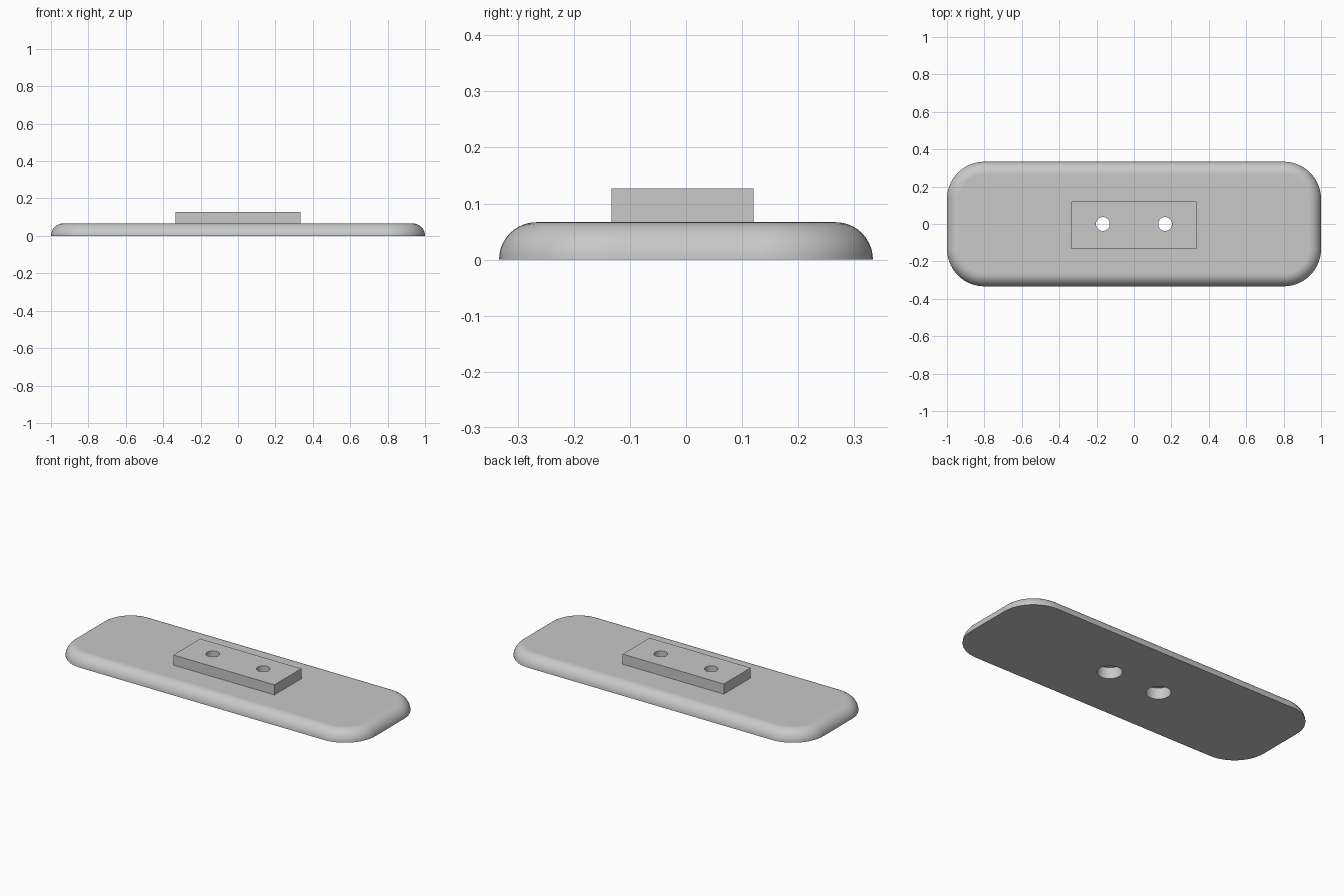
import bpy, bmesh, math

# Remove the default cube
cube = bpy.data.objects.get("Cube")
if cube:
    bpy.data.objects.remove(cube, do_unlink=True)

BASE_H = 1 / 15
TOP_Z = 0.127
HOLE_X = 1 / 6

grey = bpy.data.materials.new("light_grey")
grey.use_nodes = True
colour = (0.58, 0.58, 0.58, 1)
grey.diffuse_color = colour
grey.node_tree.nodes["Principled BSDF"].inputs["Base Color"].default_value = colour


def make_object(name, bm):
    bmesh.ops.recalc_face_normals(bm, faces=bm.faces)
    mesh = bpy.data.meshes.new(name)
    bm.to_mesh(mesh)
    bm.free()
    mesh.materials.append(grey)
    obj = bpy.data.objects.new(name, mesh)
    bpy.context.collection.objects.link(obj)
    return obj


def rounded_ring(bm, half_x, half_y, radius, z, steps=14):
    """Closed loop of vertices round a rounded rectangle."""
    ring = []
    for corner, (sx, sy) in enumerate([(1, 1), (-1, 1), (-1, -1), (1, -1)]):
        for i in range(steps + 1):
            a = (corner + i / steps) * math.pi / 2
            ring.append(bm.verts.new((sx * (half_x - radius) + radius * math.cos(a),
                                      sy * (half_y - radius) + radius * math.sin(a), z)))
    return ring


def drill(obj, radius):
    """Cut the pair of round screw holes right through a part."""
    for side in (-1, 1):
        bpy.ops.mesh.primitive_cylinder_add(vertices=40, radius=radius, depth=1,
                                            location=(side * HOLE_X, 0, 0))
        cutter = bpy.context.object
        cutter.name = "hole_cutter"
        cutter.hide_render = True
        mod = obj.modifiers.new("hole", 'BOOLEAN')
        mod.operation = 'DIFFERENCE'
        mod.solver = 'EXACT'
        mod.object = cutter
        bpy.ops.object.select_all(action='DESELECT')
        bpy.context.view_layer.objects.active = obj
        obj.select_set(True)
        bpy.ops.object.modifier_apply(modifier=mod.name)
        bpy.data.objects.remove(cutter, do_unlink=True)
    bpy.ops.object.shade_smooth_by_angle(angle=math.radians(30))
    obj.modifiers.new("clean_shading", 'WEIGHTED_NORMAL').keep_sharp = True


# Base plate: rounded corners, quarter-round upper edge
bm = bmesh.new()
rings = []
STEPS = 10
for i in range(STEPS + 1):
    a = i / STEPS * math.pi / 2
    inset = BASE_H * (1 - math.cos(a))
    rings.append(rounded_ring(bm, 1 - inset, 1 / 3 - inset, 0.2 - inset,
                              BASE_H * math.sin(a)))
for low, high in zip(rings, rings[1:]):
    n = len(low)
    for i in range(n):
        j = (i + 1) % n
        bm.faces.new((low[i], low[j], high[j], high[i]))
bm.faces.new(rings[0])
bm.faces.new(rings[-1])
base_plate = make_object("base_plate", bm)
drill(base_plate, 1 / 15)

# Raised block, slightly off centre towards the front
bm = bmesh.new()
bmesh.ops.create_cube(bm, size=1)
y_front, y_back = -0.133, 0.12
for v in bm.verts:
    v.co.x *= 2 / 3
    v.co.y = y_back if v.co.y > 0 else y_front
    v.co.z = TOP_Z if v.co.z > 0 else BASE_H
raised_block = make_object("raised_block", bm)
drill(raised_block, 0.037)
